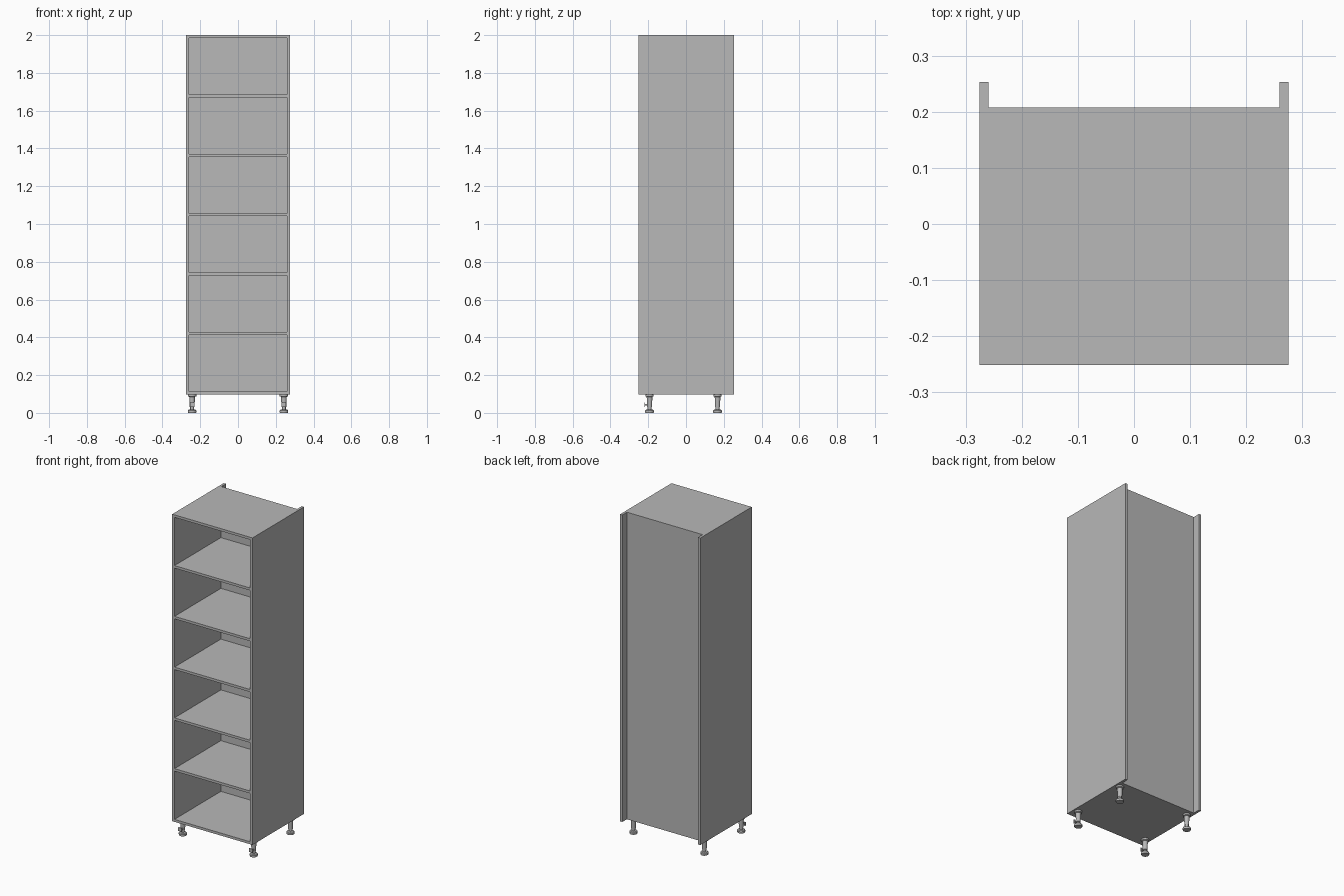
import bpy, bmesh, math
from mathutils import Matrix

cube = bpy.data.objects.get("Cube")
if cube:
    bpy.data.objects.remove(cube)

grey = bpy.data.materials.new("light_grey")
grey.use_nodes = True
COLOUR = (0.48, 0.48, 0.48, 1)
grey.diffuse_color = COLOUR
grey.node_tree.nodes["Principled BSDF"].inputs["Base Color"].default_value = COLOUR


def finish(name, bm):
    bmesh.ops.recalc_face_normals(bm, faces=bm.faces)
    mesh = bpy.data.meshes.new(name)
    bm.to_mesh(mesh)
    bm.free()
    mesh.materials.append(grey)
    obj = bpy.data.objects.new(name, mesh)
    bpy.context.collection.objects.link(obj)
    return obj


def add_box(bm, low, high):
    size = [h - l for l, h in zip(low, high)]
    mid = [(h + l) / 2 for l, h in zip(low, high)]
    bmesh.ops.create_cube(bm, size=1, matrix=Matrix.Translation(mid) @ Matrix.Diagonal((*size, 1)))


def box(name, low, high):
    bm = bmesh.new()
    add_box(bm, low, high)
    return finish(name, bm)


HALF_W, FRONT, REAR = 0.275, -0.251, 0.253
BASE, TOP, THICK = 0.098, 2.0, 0.0155
BACK_IN, BACK_OUT = 0.203, 0.208
INNER = HALF_W - THICK

# Side panels run past the back panel
box("right_side", (-HALF_W, FRONT, BASE), (-INNER, REAR, TOP))
box("left_side", (INNER, FRONT, BASE), (HALF_W, REAR, TOP))
box("back_panel", (-INNER, BACK_IN, BASE), (INNER, BACK_OUT, TOP))

# Bottom, five shelves and top, evenly spaced
names = ["bottom_panel"] + [f"shelf_{i}" for i in range(1, 6)] + ["top_panel"]
step = (TOP - BASE - THICK) / 6
for i, name in enumerate(names):
    z = BASE + i * step
    box(name, (-INNER, FRONT, z), (INNER, BACK_IN, z + THICK))

# Turned leg profile: radius, height
PROFILE = [(0, 0), (0.021, 0), (0.023, 0.003), (0.023, 0.012), (0.019, 0.017),
           (0.010, 0.019), (0.010, 0.03), (0.013, 0.03), (0.015, 0.085),
           (0.022, 0.088), (0.022, BASE), (0, BASE)]


def leg(name, x, y, clip):
    bm = bmesh.new()
    verts = [bm.verts.new((r, 0, z)) for r, z in PROFILE]
    edges = [bm.edges.new(pair) for pair in zip(verts, verts[1:])]
    bmesh.ops.spin(bm, geom=verts + edges, axis=(0, 0, 1), cent=(0, 0, 0),
                   angle=math.tau, steps=24)
    bmesh.ops.remove_doubles(bm, verts=bm.verts, dist=0.0001)
    if clip:
        # Plinth clip: collar arm and a small upright plate
        add_box(bm, (-0.009, -0.024, 0.038), (0.009, 0, 0.048))
        add_box(bm, (-0.012, -0.028, 0.032), (0.012, -0.023, 0.054))
    obj = finish(name, bm)
    obj.location = (x, y, 0)
    bpy.context.view_layer.objects.active = obj
    bpy.ops.object.select_all(action='DESELECT')
    obj.select_set(True)
    bpy.ops.object.shade_smooth_by_angle(angle=math.radians(30))


for side, x in (("right", -0.243), ("left", 0.243)):
    leg(f"front_{side}_leg", x, -0.193, True)
    leg(f"back_{side}_leg", x, 0.167, False)
